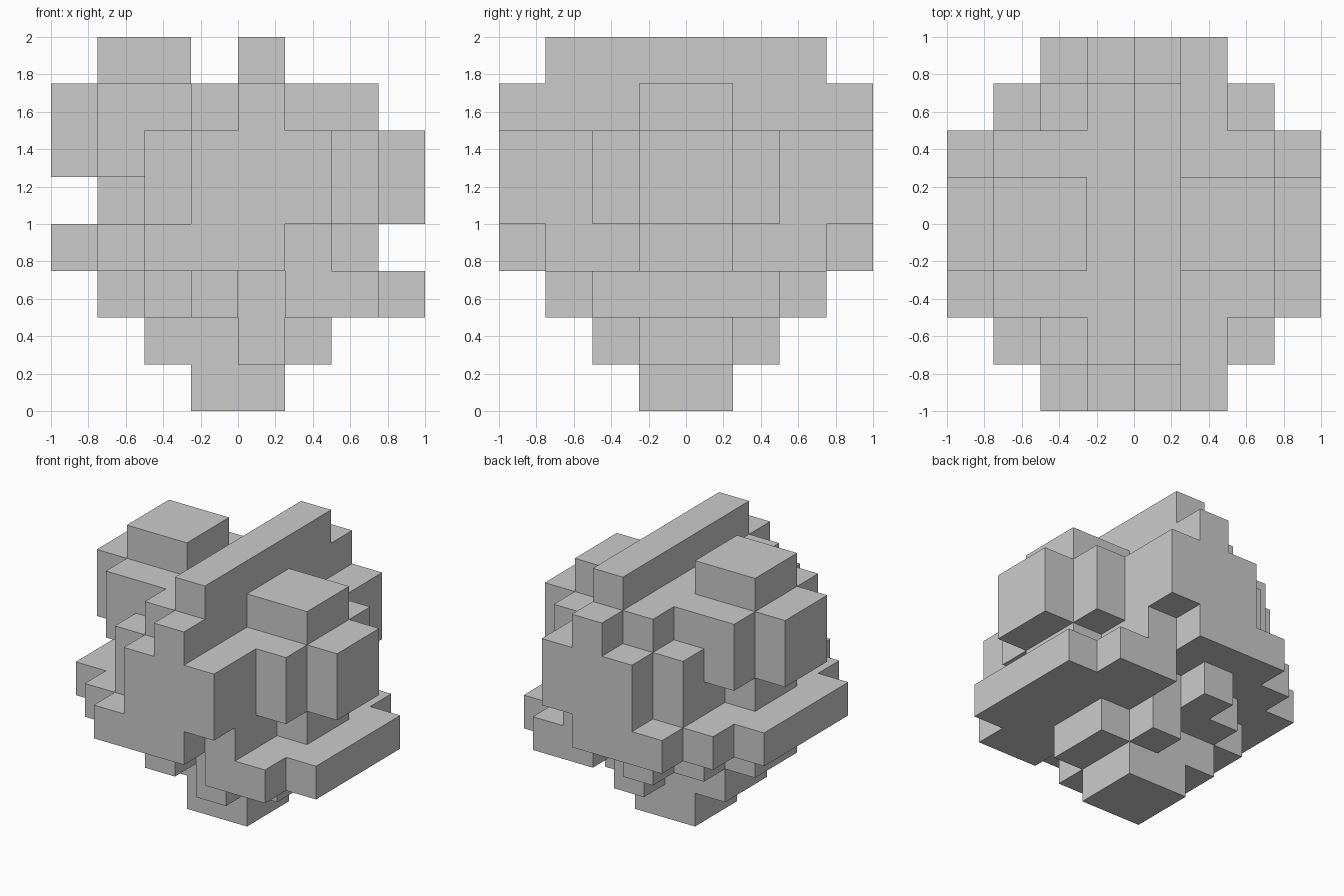
import bpy, bmesh
from mathutils import Vector

if "Cube" in bpy.data.objects:
    bpy.data.objects.remove(bpy.data.objects["Cube"])

CELL = 0.25

# One row per layer from the ground up, one digit per column from x = -1 to x = 1:
# how many cells the column reaches out to the front and, mirrored, to the back.
LAYERS = [
    "00011000",  # foot
    "00112100",
    "01232332",  # lower right shelf
    "23444310",  # lower left shelf
    "01344421",
    "12344421",  # right bump
    "12234110",  # left bump
    "01103000",  # left cap and top ridge
]


def filled(x, y, z):
    """True when the cell lies inside the body (y is mirrored front to back)."""
    if not (0 <= z < 8 and 0 <= x < 8):
        return False
    reach = int(LAYERS[z][x])
    return -reach <= y < reach


def add_side(bm, cell, axis, sign):
    """Add the outward facing square on one side of a cell."""
    normal, a, b = Vector(), Vector(), Vector()
    normal[axis] = sign
    a[(axis + 1) % 3] = 0.5
    b[(axis + 2) % 3] = 0.5 * sign
    mid = Vector(cell) + Vector((-3.5, 0.5, 0.5)) + normal * 0.5
    corners = (mid - a - b, mid + a - b, mid + a + b, mid - a + b)
    bm.faces.new([bm.verts.new(c * CELL) for c in corners])


# Outer skin of the blocky body
bm = bmesh.new()
for z in range(8):
    for x in range(8):
        for y in range(-4, 4):
            if not filled(x, y, z):
                continue
            for axis in range(3):
                for sign in (-1, 1):
                    other = [x, y, z]
                    other[axis] += sign
                    if not filled(*other):
                        add_side(bm, (x, y, z), axis, sign)
bmesh.ops.remove_doubles(bm, verts=bm.verts, dist=0.001)

mesh = bpy.data.meshes.new("blocky_body")
bm.to_mesh(mesh)
bm.free()
body = bpy.data.objects.new("blocky_body", mesh)
bpy.context.collection.objects.link(body)
